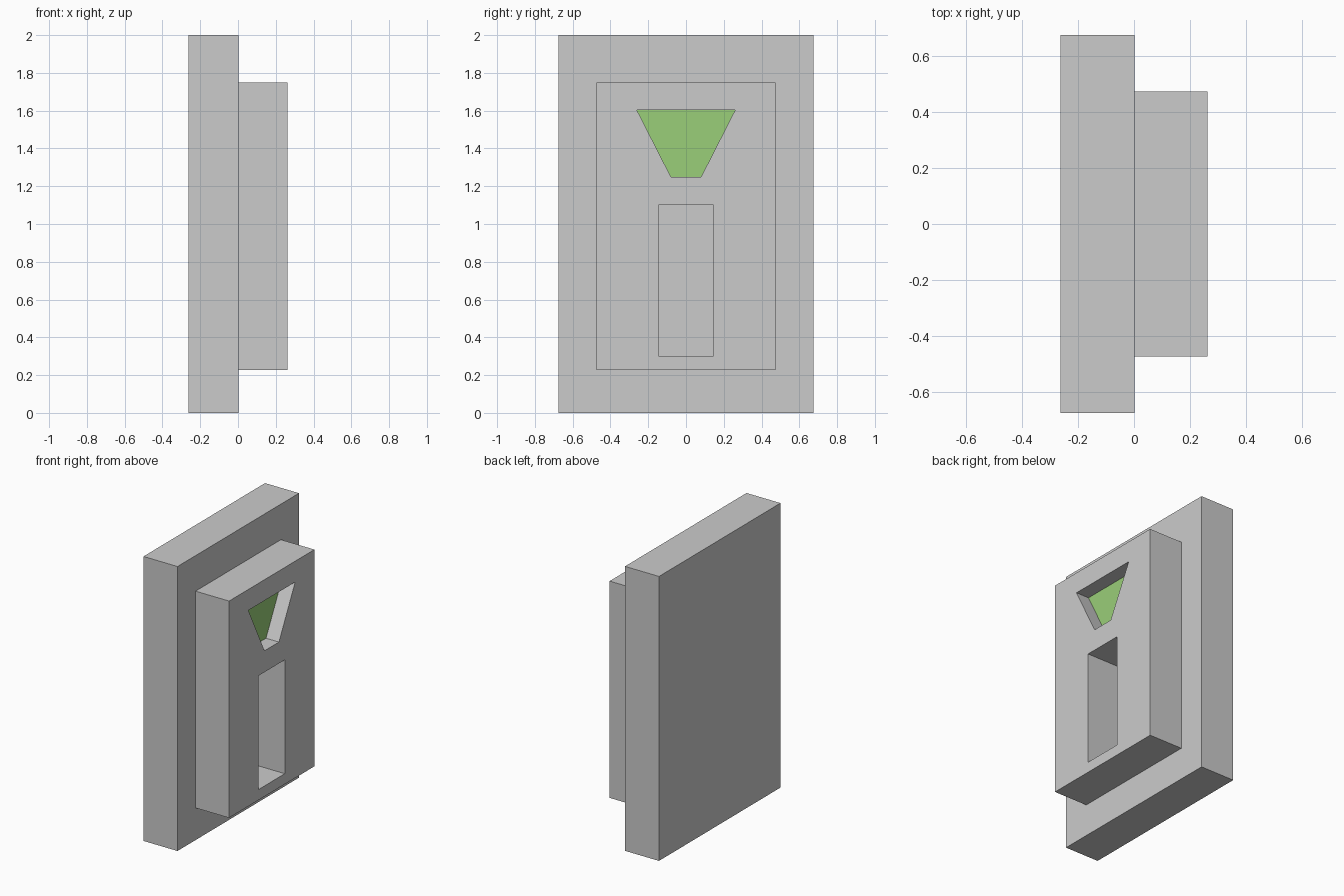
import bpy
from math import radians

if "Cube" in bpy.data.objects:
    bpy.data.objects.remove(bpy.data.objects["Cube"])


def extruded(name, outlines, x0, x1):
    """Extrude closed (y, z) outlines along x; inner outlines become openings."""
    curve = bpy.data.curves.new(name, 'CURVE')
    curve.dimensions = '2D'
    curve.fill_mode = 'BOTH'
    curve.extrude = (x1 - x0) / 2
    for points in outlines:
        spline = curve.splines.new('POLY')
        spline.points.add(len(points) - 1)
        for p, (y, z) in zip(spline.points, points):
            p.co = (y, z, 0, 1)
        spline.use_cyclic_u = True
        spline.use_smooth = False
    obj = bpy.data.objects.new(name, curve)
    bpy.context.collection.objects.link(obj)
    obj.location.x = (x0 + x1) / 2
    obj.rotation_euler = (radians(90), 0, radians(90))
    bpy.ops.object.select_all(action='DESELECT')
    obj.select_set(True)
    bpy.context.view_layer.objects.active = obj
    bpy.ops.object.convert(target='MESH')
    return bpy.context.object


def trapezoid(bottom, top, z0, z1):
    return [(-bottom, z0), (bottom, z0), (top, z1), (-top, z1)]


SEAM = 0.002
window = trapezoid(0.08, 0.26, 1.25, 1.603)
slot = trapezoid(0.145, 0.145, 0.30, 1.10)

# Large slab at the back
extruded("back_slab", [trapezoid(0.675, 0.675, 0, 2)], -0.2625, SEAM)

# Raised panel with the tapered window and the tall slot cut through it
panel = trapezoid(0.474, 0.474, 0.226, 1.75)
extruded("front_panel", [panel, window, slot], SEAM, 0.2625)

# Green insert, set back inside the tapered window
insert = extruded("window_insert", [window], SEAM, 0.162)
green = bpy.data.materials.new("green")
green.diffuse_color = (0.32, 0.62, 0.19, 1)
green.use_nodes = True
green.node_tree.nodes["Principled BSDF"].inputs["Base Color"].default_value = green.diffuse_color
insert.data.materials.clear()
insert.data.materials.append(green)
